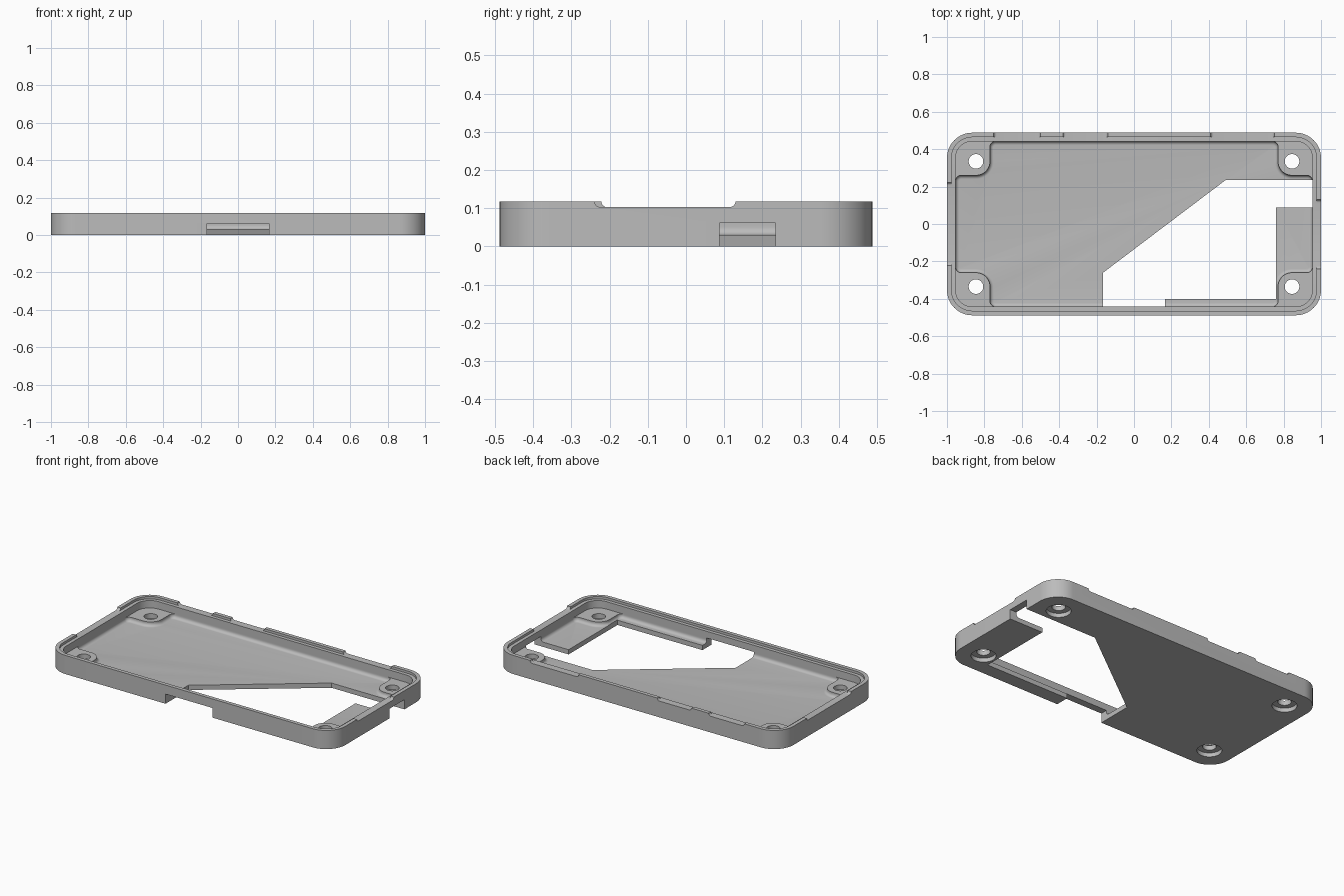
import bpy, bmesh, math

old = bpy.data.objects.get("Cube")
if old:
    bpy.data.objects.remove(old, do_unlink=True)

HX, HY, TOP = 1.0, 0.488, 0.118      # half sizes and wall height
LEDGE, FLOOR, BOSS_TOP = 0.103, 0.03, 0.056
WALL, LIP, CORNER = 0.046, 0.024, 0.135
BX, BY, BOSS_R, FILLET = 0.845, 0.335, 0.075, 0.03

grey = bpy.data.materials.new("plastic grey")
grey.use_nodes = True
color = (0.5, 0.5, 0.5, 1)
grey.diffuse_color = color
grey.node_tree.nodes["Principled BSDF"].inputs["Base Color"].default_value = color


def arc(cx, cy, r, start, end, n=10):
    angles = [math.radians(start + (end - start) * i / n) for i in range(n + 1)]
    return [(cx + r * math.cos(t), cy + r * math.sin(t)) for t in angles]


def four_way(quarter):
    """Mirror a counterclockwise quarter outline into a closed outline."""
    half = quarter + [(-x, y) for x, y in reversed(quarter)]
    return half + [(-x, -y) for x, y in half]


def rounded(inset):
    r = CORNER - inset
    return four_way(arc(HX - CORNER, HY - CORNER, r, 0, 90, 16))


def tray_outline(d):
    """Floor pocket that wraps around the four screw bosses, shrunk by d."""
    near_x, near_y = BX - BOSS_R, BY - BOSS_R
    side = arc(HX - WALL - FILLET, near_y - FILLET, FILLET - d, 0, 90)
    lobe = arc(BX, BY, BOSS_R + d, 270, 180, 14)
    back = arc(near_x - FILLET, HY - WALL - FILLET, FILLET - d, 0, 90)
    return four_way(side + lobe + back)


def stack(name, rings):
    """Closed solid through matching rings of 3D points."""
    bm = bmesh.new()
    loops = [[bm.verts.new(p) for p in ring] for ring in rings]
    n = len(loops[0])
    for a, b in zip(loops, loops[1:]):
        for i in range(n):
            j = (i + 1) % n
            bm.faces.new((a[i], a[j], b[j], b[i]))
    bm.faces.new(loops[0][::-1])
    bm.faces.new(loops[-1])
    bmesh.ops.recalc_face_normals(bm, faces=bm.faces)
    mesh = bpy.data.meshes.new(name)
    bm.to_mesh(mesh)
    bm.free()
    mesh.materials.append(grey)
    obj = bpy.data.objects.new(name, mesh)
    bpy.context.collection.objects.link(obj)
    return obj


def level(points, z):
    return [(x, y, z) for x, y in points]


# Outer body
tray = stack("case_tray", [level(rounded(0), 0), level(rounded(0), TOP)])
cutters = []

# Floor pocket with a rounded inside edge
cove = 0.02
rings = []
for i in range(7):
    t = math.radians(15 * i)
    rings.append(level(tray_outline(cove * (1 - math.sin(t))), FLOOR + cove * (1 - math.cos(t))))
rings.append(level(tray_outline(0), BOSS_TOP + 0.01))
cutters.append(stack("pocket_cutter", rings))

# Space above the bosses and the stepped rim
cutters.append(stack("rim_cutter", [
    level(rounded(WALL), BOSS_TOP), level(rounded(WALL), LEDGE),
    level(rounded(LIP), LEDGE), level(rounded(LIP), TOP + 0.1)]))

# Floor opening that also forms the front and left wall notches
opening = [(-0.165, -0.6), (0.165, -0.6), (0.165, -0.4), (0.76, -0.4), (0.76, 0.088),
           (1.1, 0.088), (1.1, 0.235), (0.49, 0.235), (-0.165, -0.26)]
cutters.append(stack("opening_cutter", [level(opening, -0.1), level(opening, 0.061)]))

# Screw holes with counterbores underneath
for sx in (-1, 1):
    for sy in (-1, 1):
        for name, r, z in (("hole", 0.039, 0.1), ("counterbore", 0.072, 0.026)):
            circle = arc(sx * BX, sy * BY, r, 0, 360, 32)[:-1]
            cutters.append(stack(name + "_cutter", [level(circle, -0.1), level(circle, z)]))


def dip_profile(a, b):
    """Shallow dip in the rim, with curved ends."""
    r, low = 0.016, LEDGE - 0.0005
    left = arc(a + r, low + r, r, 180, 270, 6)
    right = arc(b - r, low + r, r, 270, 360, 6)
    return [(a, TOP + 0.05)] + left + right + [(b, TOP + 0.05)]


# Dips along the back rim
for a, b in ((-0.75, -0.5), (-0.38, -0.14), (0.41, 0.75)):
    p = dip_profile(a, b)
    cutters.append(stack("back_dip_cutter", [[(t, y, z) for t, z in p] for y in (0.43, 0.55)]))

# Dips along the two short rims
for side, a, b in ((-1, -0.222, 0.222), (1, -0.24, 0.13)):
    p = dip_profile(a, b)
    cutters.append(stack("side_dip_cutter",
                         [[(side * x, t, z) for t, z in p] for x in (0.94, 1.05)]))

# Apply the cuts
bpy.ops.object.select_all(action='DESELECT')
bpy.context.view_layer.objects.active = tray
tray.select_set(True)
for cutter in cutters:
    cutter.hide_render = True
    mod = tray.modifiers.new("cut", 'BOOLEAN')
    mod.operation = 'DIFFERENCE'
    mod.solver = 'EXACT'
    mod.object = cutter
    bpy.ops.object.modifier_apply(modifier=mod.name)
    bpy.data.objects.remove(cutter, do_unlink=True)

bpy.ops.object.shade_smooth_by_angle(angle=math.radians(30))
